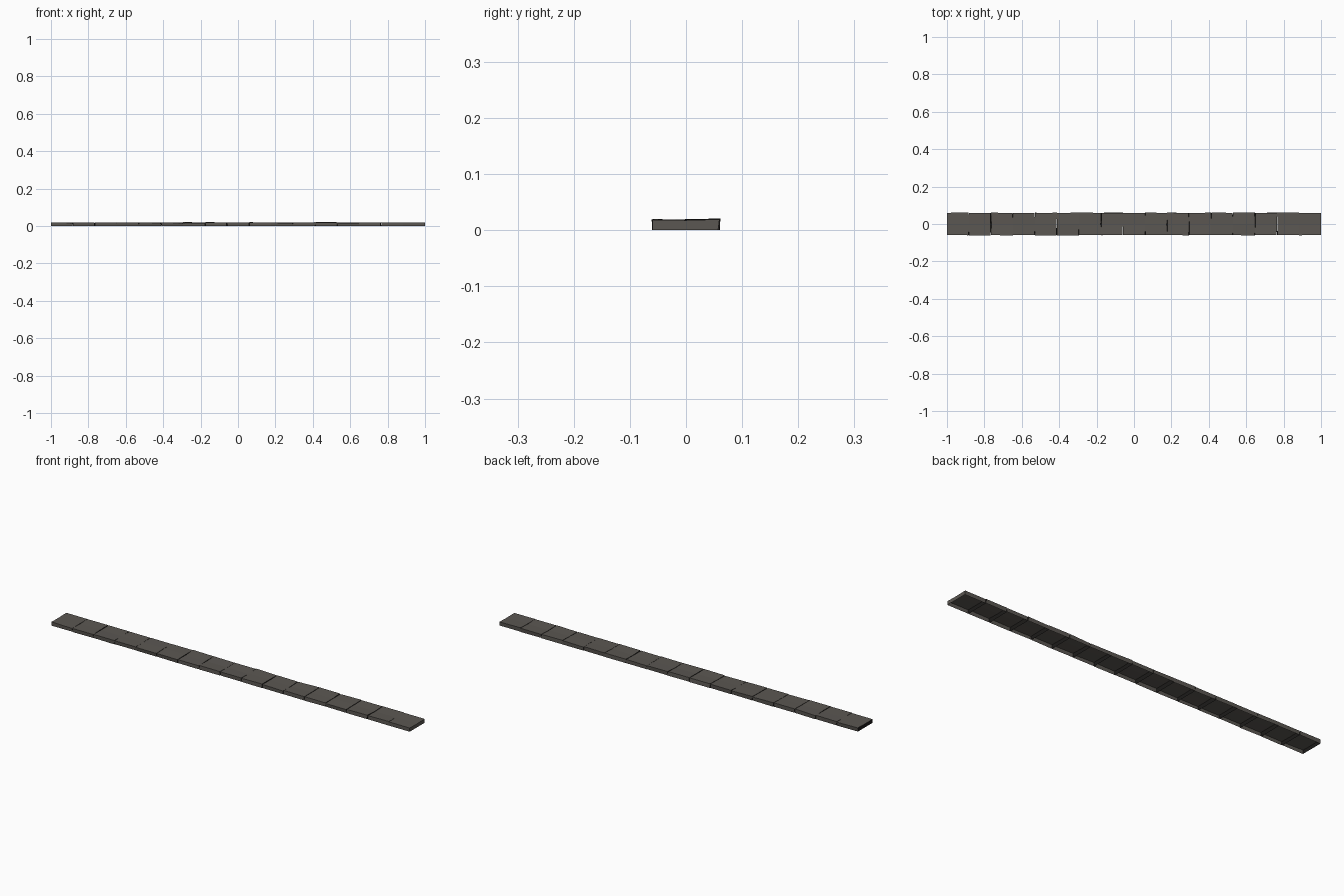
import bpy, bmesh, random

if "Cube" in bpy.data.objects:
    bpy.data.objects.remove(bpy.data.objects["Cube"])

random.seed(11)
N = 17
STEP = 2.0 / N


def material(name, rgb):
    m = bpy.data.materials.new(name)
    m.diffuse_color = (*rgb, 1)
    m.use_nodes = True
    m.node_tree.nodes["Principled BSDF"].inputs["Base Color"].default_value = m.diffuse_color
    return m


stone = material("dark grey brown stone", (0.105, 0.096, 0.085))
joint = material("near black joint", (0.012, 0.011, 0.01))


def r(a):
    return random.uniform(-a, a)


# Each kerb stone is a shell open below: two flat top panels, two sides, two ends
def kerb_stone(i):
    x0, x1 = -1 + i * STEP, -1 + (i + 1) * STEP
    bm = bmesh.new()
    rings = []
    for x in (x0, x1):
        outer = abs(x) > 0.999
        s = 1 if x == x0 else -1
        profile = [(-0.0585, 0.0), (-0.0595, 0.0185), (0.0, 0.018), (0.0595, 0.0195), (0.0585, 0.0)]
        ring = []
        for y, z in profile:
            dx = 0 if outer else s * random.uniform(0.0, 0.002)
            dz = r(0.0015) if z > 0 else 0
            dy = r(0.002) if y else 0
            ring.append(bm.verts.new((x + dx, y + dy, z + dz)))
        rings.append(ring)
    a, b = rings
    for k in range(4):
        bm.faces.new((a[k], b[k], b[k + 1], a[k + 1]))
    # dark end walls between stones, stone face at the right end of the row
    bm.faces.new(a).material_index = 1
    bm.faces.new(b).material_index = 0 if i == N - 1 else 1
    bmesh.ops.recalc_face_normals(bm, faces=bm.faces)
    top = max(bm.faces, key=lambda f: abs(f.normal.z))
    if top.normal.z < 0:
        bmesh.ops.reverse_faces(bm, faces=bm.faces[:])
    me = bpy.data.meshes.new("kerb_stone_%02d" % (i + 1))
    bm.to_mesh(me)
    bm.free()
    me.materials.append(stone)
    me.materials.append(joint)
    ob = bpy.data.objects.new(me.name, me)
    bpy.context.collection.objects.link(ob)


for i in range(N):
    kerb_stone(i)
